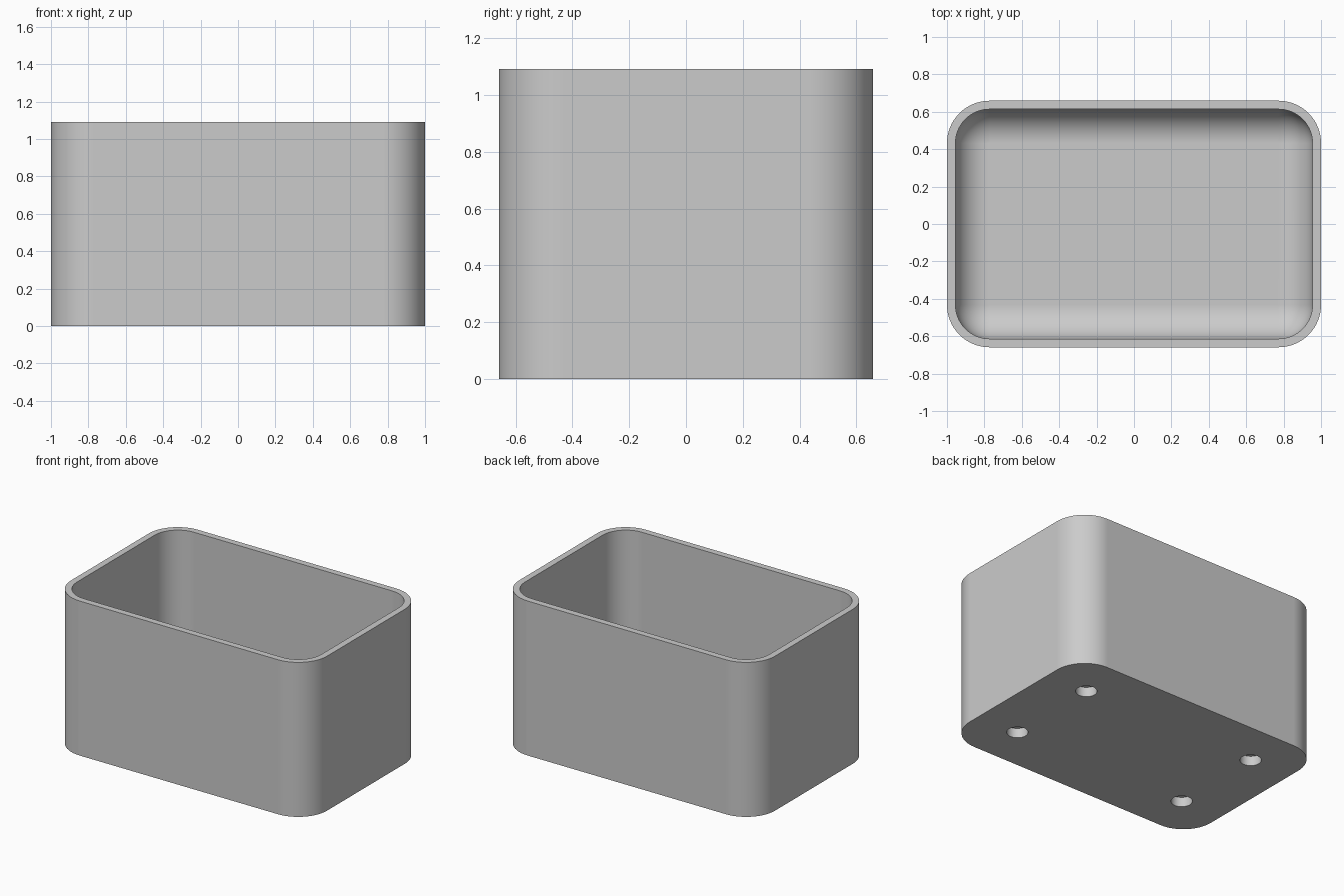
import bpy, bmesh, math

old = bpy.data.objects.get("Cube")
if old:
    bpy.data.objects.remove(old, do_unlink=True)

# Dimensions in even steps, scaled so the length is 2
U = 1 / 44
HALF_X, HALF_Y, HEIGHT = 44 * U, 29 * U, 48 * U
WALL, FLOOR, RADIUS = 2 * U, 5 * U, 10 * U
HOLE_X, HOLE_Y, HOLE_R, HOLE_DEPTH = 30 * U, 15 * U, 3 * U, 3 * U
STEPS = 16

grey = bpy.data.materials.new("grey plastic")
grey.use_nodes = True
grey.diffuse_color = (0.6, 0.6, 0.6, 1)
grey.node_tree.nodes["Principled BSDF"].inputs["Base Color"].default_value = (0.6, 0.6, 0.6, 1)


def ring(bm, inset, z):
    """Rounded rectangle, inset from the outer outline, at height z."""
    r = RADIUS - inset
    verts = []
    for quarter, (sx, sy) in enumerate(((1, 1), (-1, 1), (-1, -1), (1, -1))):
        for i in range(STEPS + 1):
            a = (quarter + i / STEPS) * math.pi / 2
            verts.append(bm.verts.new((sx * (HALF_X - RADIUS) + r * math.cos(a),
                                       sy * (HALF_Y - RADIUS) + r * math.sin(a), z)))
    return verts


# Box: outside wall, rim, inside wall and a rounded fillet down to the floor
fillet = RADIUS - WALL
levels = [(0, 0), (0, HEIGHT), (WALL, HEIGHT)]
for i in range(STEPS + 1):
    a = i / STEPS * math.pi / 2
    levels.append((WALL + fillet * (1 - math.cos(a)), FLOOR + fillet * (1 - math.sin(a))))

bm = bmesh.new()
rings = [ring(bm, inset, z) for inset, z in levels]
for low, high in zip(rings, rings[1:]):
    for i in range(len(low)):
        j = (i + 1) % len(low)
        bm.faces.new((low[i], low[j], high[j], high[i]))
bm.faces.new(rings[0][::-1])
bm.faces.new(rings[-1])
bmesh.ops.remove_doubles(bm, verts=bm.verts, dist=1e-5)
bmesh.ops.recalc_face_normals(bm, faces=bm.faces)
mesh = bpy.data.meshes.new("open_box")
bm.to_mesh(mesh)
bm.free()
box = bpy.data.objects.new("open_box", mesh)
bpy.context.collection.objects.link(box)
mesh.materials.append(grey)

# Four blind round holes in the underside
bm = bmesh.new()
for sx in (-1, 1):
    for sy in (-1, 1):
        made = bmesh.ops.create_cone(bm, cap_ends=True, segments=48, radius1=HOLE_R,
                                     radius2=HOLE_R, depth=2 * HOLE_DEPTH)
        bmesh.ops.translate(bm, verts=made["verts"], vec=(sx * HOLE_X, sy * HOLE_Y, 0))
cut_mesh = bpy.data.meshes.new("hole_cutter")
bm.to_mesh(cut_mesh)
bm.free()
cut_mesh.materials.append(grey)
cutter = bpy.data.objects.new("hole_cutter", cut_mesh)
cutter.hide_render = True
bpy.context.collection.objects.link(cutter)

cut = box.modifiers.new("foot_holes", "BOOLEAN")
cut.operation = "DIFFERENCE"
cut.solver = "EXACT"
cut.object = cutter
bpy.ops.object.select_all(action="DESELECT")
box.select_set(True)
bpy.context.view_layer.objects.active = box
bpy.ops.object.modifier_apply(modifier=cut.name)
bpy.data.objects.remove(cutter, do_unlink=True)

# Smooth corners, with the flat walls kept evenly shaded
bpy.ops.object.shade_smooth_by_angle(angle=math.radians(30))
flats = box.modifiers.new("even_flats", "WEIGHTED_NORMAL")
flats.keep_sharp = True
